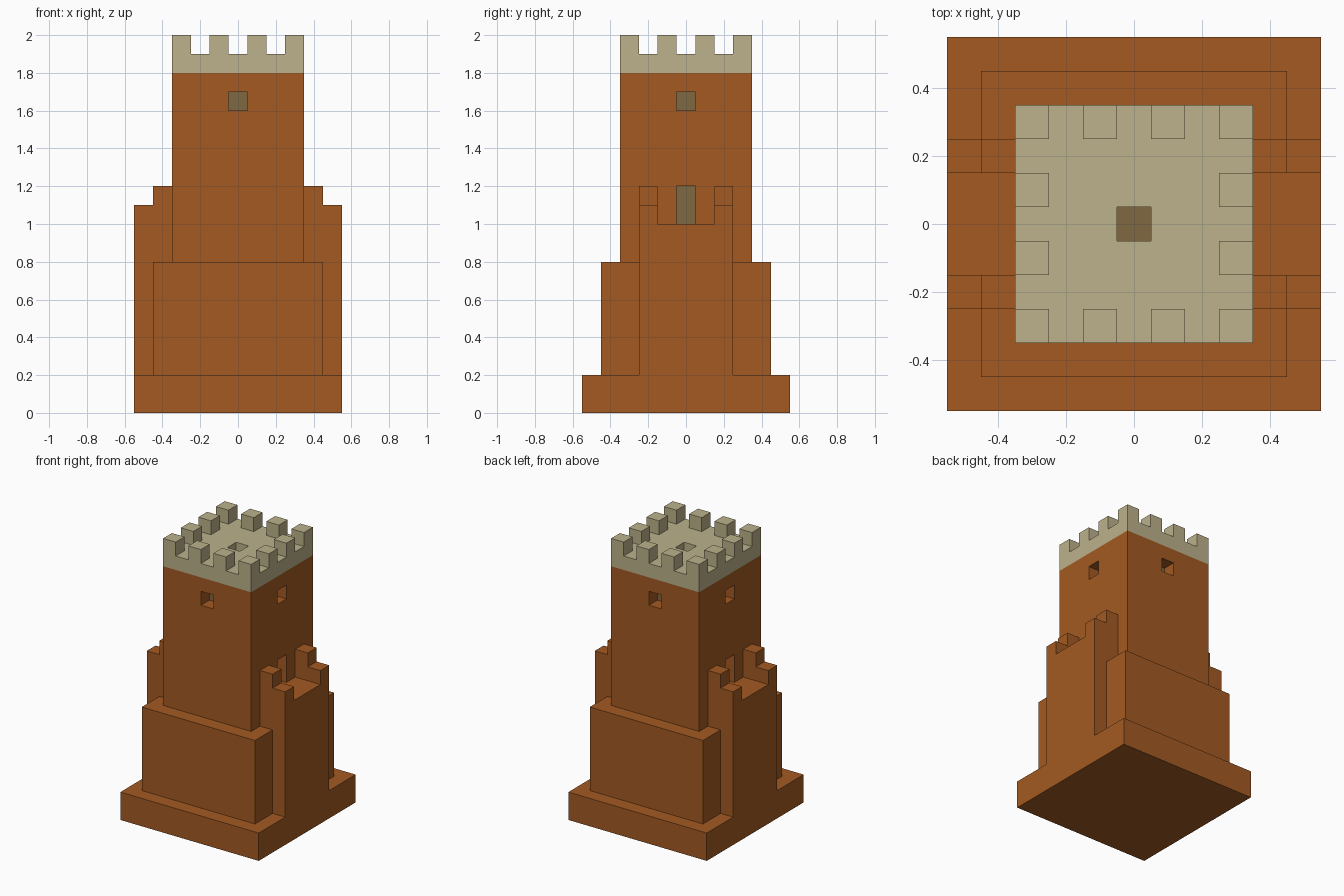
import bpy
import bmesh
from mathutils import Matrix, Vector

cube = bpy.data.objects.get("Cube")
if cube:
    bpy.data.objects.remove(cube, do_unlink=True)


def make_material(name, rgb):
    linear = [((c / 255 + 0.055) / 1.055) ** 2.4 for c in rgb] + [1.0]
    mat = bpy.data.materials.new(name)
    mat.use_nodes = True
    mat.diffuse_color = linear
    mat.node_tree.nodes["Principled BSDF"].inputs["Base Color"].default_value = linear
    return mat


brick = make_material("orange brick", (163, 90, 34))
stone = make_material("pale stone", (188, 178, 139))
shade = make_material("dark opening", (128, 104, 65))


def add_object(name, bm, mat):
    mesh = bpy.data.meshes.new(name)
    bmesh.ops.recalc_face_normals(bm, faces=bm.faces)
    bm.to_mesh(mesh)
    bm.free()
    if mat:
        mesh.materials.append(mat)
    obj = bpy.data.objects.new(name, mesh)
    bpy.context.collection.objects.link(obj)
    return obj


def box(name, low, high, mat=None):
    low, high = Vector(low), Vector(high)
    bm = bmesh.new()
    bmesh.ops.create_cube(bm, size=1, matrix=Matrix.Translation((low + high) / 2)
                          @ Matrix.Diagonal((high - low).to_4d()))
    return add_object(name, bm, mat)


def cut(target, cutter):
    mod = target.modifiers.new(cutter.name, "BOOLEAN")
    mod.operation = "DIFFERENCE"
    mod.solver = "EXACT"
    mod.object = cutter
    cutter.hide_render = True
    cutter.hide_set(True)


# Stacked body
box("base", (-0.55, -0.55, 0), (0.55, 0.55, 0.2), brick)
box("lower_tier", (-0.45, -0.45, 0.2), (0.45, 0.45, 0.8), brick)
tower = box("tower", (-0.35, -0.35, 0.8), (0.35, 0.35, 1.8), brick)

# Recessed windows on four sides and doors onto the balconies
DEPTH = 0.1
openings = [("front_window", 0, 1.6, 1.7), ("left_window", 1, 1.6, 1.7),
            ("back_window", 2, 1.6, 1.7), ("right_window", 3, 1.6, 1.7),
            ("left_door", 1, 1.0, 1.2), ("right_door", 3, 1.0, 1.2)]
for name, turn, bottom, top in openings:
    inner = -0.35 + DEPTH
    cutter = box(name + "_cutter", (-0.05, -0.4, bottom), (0.05, inner, top))
    panel = box(name, (-0.05, inner - 0.004, bottom), (0.05, inner, top), shade)
    spin = Matrix.Rotation(turn * 1.5707963, 4, "Z")
    for obj in (cutter, panel):
        obj.data.transform(spin)
    cut(tower, cutter)

# Side balconies with a walkway slot and stepped parapets
balcony = box("side_balconies", (0.35, -0.25, 0.2), (0.55, 0.25, 1.2), brick)
cut(balcony, box("walkway_cutter", (0.3, -0.15, 1.0), (0.6, 0.15, 1.3)))
cut(balcony, box("parapet_step_cutter", (0.45, -0.3, 1.1), (0.6, 0.3, 1.3)))
mirror = balcony.modifiers.new("Mirror", "MIRROR")
mirror.use_mirror_merge = False

# Battlement: a grid slab with every second rim cell raised and a hatch hole
CELLS, CELL = 7, 0.1
bm = bmesh.new()
bmesh.ops.create_grid(bm, x_segments=CELLS, y_segments=CELLS, size=CELLS * CELL / 2,
                      matrix=Matrix.Translation((0, 0, 1.8)))


def cell(face):
    c = face.calc_center_median()
    return round(c.x / CELL), round(c.y / CELL)


def raise_faces(faces, height):
    out = bmesh.ops.extrude_face_region(bm, geom=faces, use_keep_orig=False)["geom"]
    bmesh.ops.delete(bm, geom=[f for f in faces if f.is_valid], context="FACES")
    verts = [v for v in out if isinstance(v, bmesh.types.BMVert)]
    bmesh.ops.translate(bm, verts=verts, vec=(0, 0, height))
    return [f for f in out if isinstance(f, bmesh.types.BMFace)]


hatch = [f for f in bm.faces if cell(f) == (0, 0)]
bmesh.ops.delete(bm, geom=hatch, context="FACES")
deck = raise_faces(list(bm.faces), 0.1)
merlons = []
for face in deck:
    i, j = cell(face)
    if max(abs(i), abs(j)) == 3 and i % 2 and j % 2:
        merlons.append(face)
raise_faces(merlons, 0.1)
bmesh.ops.dissolve_limit(bm, angle_limit=0.01, verts=bm.verts, edges=bm.edges)
add_object("battlement", bm, stone)
box("hatch", (-0.05, -0.05, 1.8), (0.05, 0.05, 1.804), shade)
